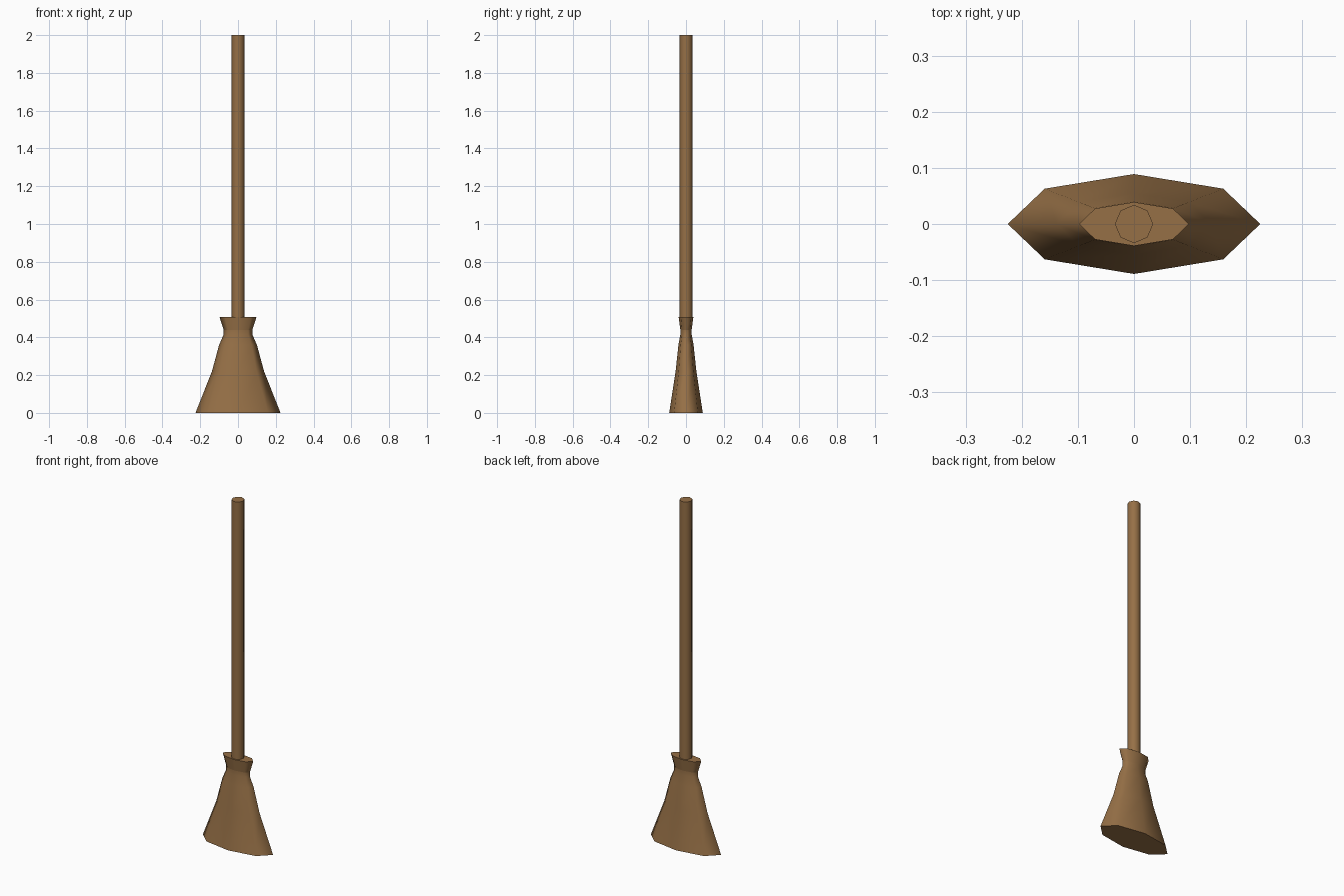
import bpy, bmesh, math

if "Cube" in bpy.data.objects:
    bpy.data.objects.remove(bpy.data.objects["Cube"])

wood = bpy.data.materials.new("warm brown")
wood.diffuse_color = (0.305, 0.162, 0.062, 1)
wood.use_nodes = True
wood.node_tree.nodes["Principled BSDF"].inputs["Base Color"].default_value = wood.diffuse_color


def loft(name, rings, sharp_rings, sides=8):
    """Skin stacked elliptical rings (z, rx, ry), capped at both ends."""
    bm = bmesh.new()
    loops = []
    for z, rx, ry in rings:
        loops.append([bm.verts.new((rx * math.cos(i * math.tau / sides),
                                    ry * math.sin(i * math.tau / sides), z))
                      for i in range(sides)])
    for a, b in zip(loops, loops[1:]):
        for i in range(sides):
            j = (i + 1) % sides
            bm.faces.new((a[i], a[j], b[j], b[i])).smooth = True
    bm.faces.new(loops[0][::-1])
    bm.faces.new(loops[-1])
    # crisp rims, smooth sides
    for r in sharp_rings:
        for i in range(sides):
            bm.edges.get((loops[r][i], loops[r][(i + 1) % sides])).smooth = False
    mesh = bpy.data.meshes.new(name)
    bm.to_mesh(mesh)
    bm.free()
    mesh.materials.append(wood)
    obj = bpy.data.objects.new(name, mesh)
    bpy.context.collection.objects.link(obj)
    return obj


# bristle head: wide foot, pinched binding, flared collar
loft("bristle_head", [
    (0.0, 0.225, 0.089),
    (0.22, 0.138, 0.055),
    (0.36, 0.1, 0.04),
    (0.415, 0.076, 0.030),
    (0.44, 0.076, 0.030),
    (0.508, 0.098, 0.039),
], sharp_rings=(0, 4, 5))

# long octagonal handle, seated in the collar
loft("handle", [(0.49, 0.034, 0.034), (2.0, 0.034, 0.034)], sharp_rings=(0, 1))
